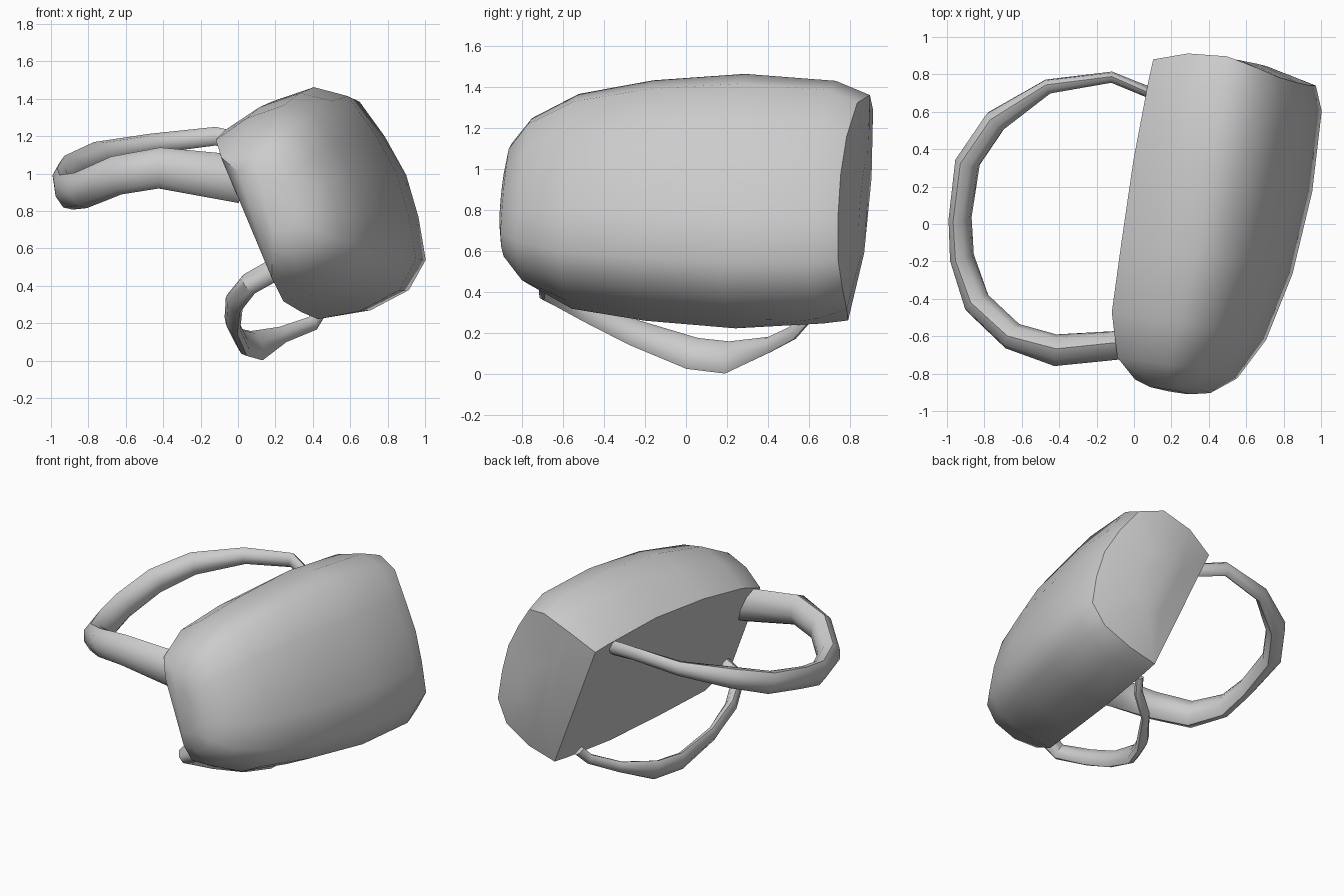
import bpy, bmesh, math
from mathutils import Vector

cube = bpy.data.objects.get("Cube")
if cube:
    bpy.data.objects.remove(cube, do_unlink=True)

grey = bpy.data.materials.new("plain grey")
grey.use_nodes = True
colour = (0.6, 0.6, 0.6, 1)
grey.diffuse_color = colour
grey.node_tree.nodes["Principled BSDF"].inputs["Base Color"].default_value = colour

# Axes of the tilted bag: along its length, across its width, out from its back panel
along = Vector((0.15, 0.987, -0.03)).normalized()
across = Vector((-0.385, 0.09, 0.92)).normalized()
outward = along.cross(across)
base = Vector((0.295, 0.835, 0.72))


def finish(name, bm, angle):
    bmesh.ops.recalc_face_normals(bm, faces=bm.faces)
    mesh = bpy.data.meshes.new(name)
    bm.to_mesh(mesh)
    bm.free()
    mesh.materials.append(grey)
    obj = bpy.data.objects.new(name, mesh)
    bpy.context.collection.objects.link(obj)
    bpy.ops.object.select_all(action="DESELECT")
    obj.select_set(True)
    bpy.context.view_layer.objects.active = obj
    bpy.ops.object.shade_smooth_by_angle(angle=math.radians(angle))
    return obj


def loft(name, rings, angle):
    bm = bmesh.new()
    loops = [[bm.verts.new(p) for p in ring] for ring in rings]
    for a, b in zip(loops, loops[1:]):
        for i in range(len(a)):
            j = (i + 1) % len(a)
            bm.faces.new((a[i], a[j], b[j], b[i]))
    bm.faces.new(loops[0])
    bm.faces.new(loops[-1])
    return finish(name, bm, angle)


# Bag body: rounded sections with a flat back panel; bulge pushes the end face out
def section(l, panel, half, near, far, bulge):
    side = [(0, panel, 0), (0.33, half, 0.8), (0.68, half * 0.97, 1),
            (0.9, half * 0.78, 0.5), (0.98, half * 0.4, 0.1)]
    ring = side + [(1.02, 0, 0)] + [(n, -w, b * 0.4) for n, w, b in reversed(side)]
    return [base + along * (l + bulge * b) + across * w
            + outward * (near + (far - near) * n) for n, w, b in ring]


loft("bag_body", [section(*s) for s in (
    (0.07, 0.2, 0.24, 0.14, 0.4, 0),
    (0, 0.5, 0.53, 0, 0.63, 0.07),
    (-0.12, 0.52, 0.59, 0, 0.67, 0.02),
    (-0.55, 0.56, 0.61, 0, 0.68, 0),
    (-1.0, 0.53, 0.57, -0.01, 0.65, 0),
    (-1.37, 0.47, 0.51, -0.03, 0.57, 0),
    (-1.6, 0.35, 0.4, -0.01, 0.46, 0),
    (-1.7, 0.23, 0.28, 0.06, 0.34, 0),
    (-1.725, 0.13, 0.15, 0.11, 0.25, 0))], 40)


# Straps: flattened tubes, each point giving x, y, z, half width, half thickness
def strap(name, path):
    points = [Vector(p[:3]) for p in path]
    rings = []
    for i, p in enumerate(path):
        tangent = points[min(i + 1, len(path) - 1)] - points[max(i - 1, 0)]
        tangent.normalize()
        wide = (across - tangent * across.dot(tangent)).normalized()
        thick = tangent.cross(wide)
        rings.append([points[i] + wide * p[3] * math.cos(a) + thick * p[4] * math.sin(a)
                      for a in (math.tau * k / 8 for k in range(8))])
    loft(name, rings, 50)


strap("upper_strap", (
    (0.09, 0.7, 1.15, 0.05, 0.03), (-0.12, 0.785, 1.2, 0.05, 0.03),
    (-0.46, 0.735, 1.16, 0.055, 0.04), (-0.74, 0.55, 1.1, 0.075, 0.065),
    (-0.89, 0.33, 1.02, 0.085, 0.065), (-0.93, 0.03, 0.95, 0.09, 0.055),
    (-0.92, -0.18, 0.9, 0.1, 0.06), (-0.84, -0.42, 0.91, 0.1, 0.075),
    (-0.65, -0.6, 0.99, 0.105, 0.075), (-0.42, -0.675, 1.03, 0.11, 0.085),
    (0.02, -0.64, 0.97, 0.13, 0.075)))

strap("lower_strap", (
    (0.44, 0.58, 0.27, 0.04, 0.025), (0.4, 0.52, 0.2, 0.04, 0.025),
    (0.24, 0.4, 0.14, 0.045, 0.025),
    (0.1, 0.2, 0.08, 0.085, 0.035), (0.02, 0.03, 0.1, 0.085, 0.035),
    (-0.03, -0.25, 0.2, 0.07, 0.035), (-0.02, -0.48, 0.31, 0.065, 0.04),
    (0.06, -0.68, 0.41, 0.06, 0.045), (0.22, -0.68, 0.5, 0.06, 0.05)))
